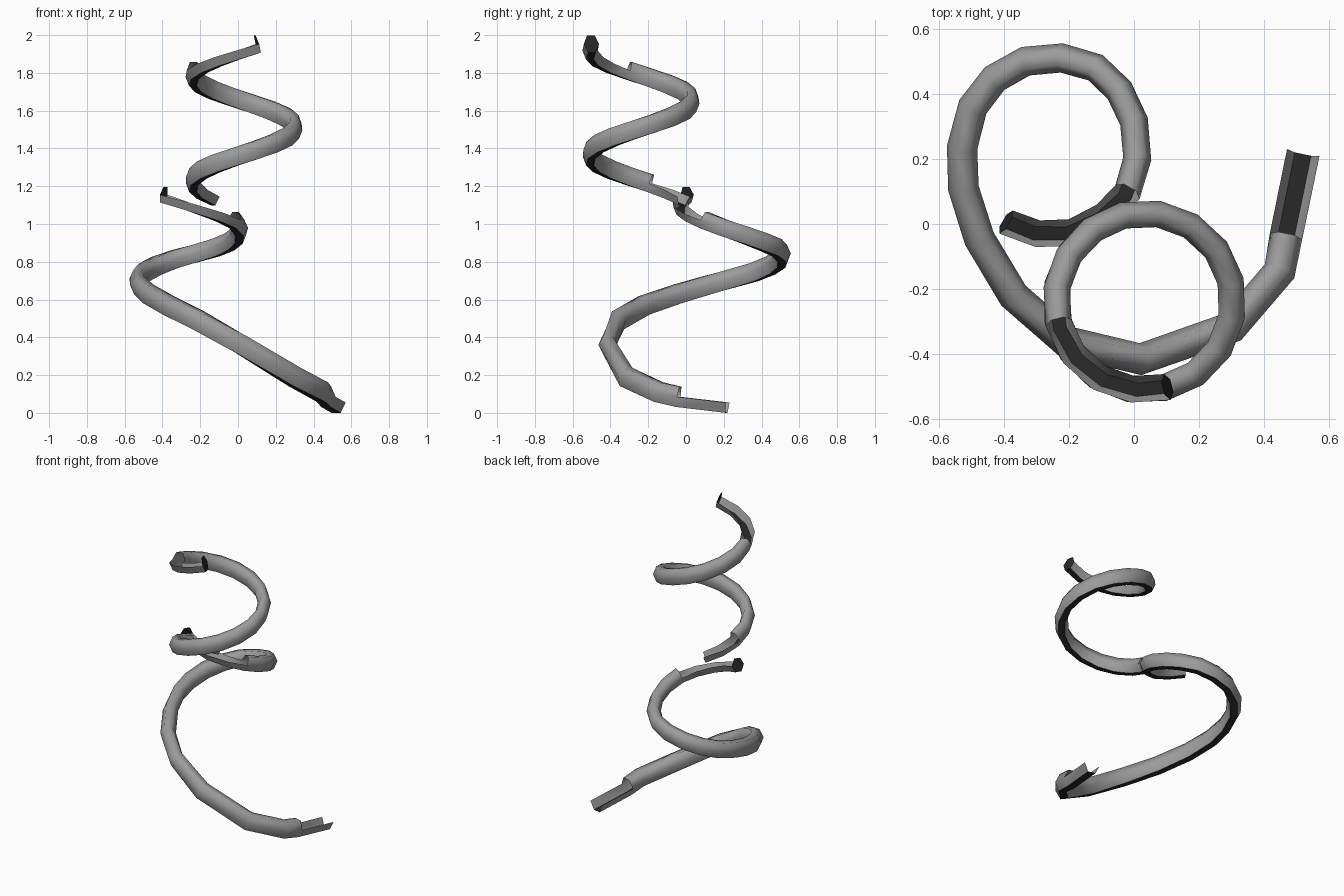
import bpy, bmesh, math
from mathutils import Vector

if "Cube" in bpy.data.objects:
    bpy.data.objects.remove(bpy.data.objects["Cube"])

UP = Vector((0, 0, 1))


def material(name, value):
    mat = bpy.data.materials.new(name)
    mat.diffuse_color = (value, value, value, 1)
    mat.use_nodes = True
    mat.node_tree.nodes["Principled BSDF"].inputs["Base Color"].default_value = mat.diffuse_color
    return mat


SHELL = material("grey_shell", .33)
DARK = material("dark_floor", .02)
# trough corners 0-3, roof corners 4-5
SECTION = ((-1, 0), (-.5, -1), (.5, -1), (1, 0), (.5, 1), (-.5, 1))


def chute(name, path, size_start, size_end, open_start, open_end):
    """Sweep a flat-bottomed hexagon along a path; both ends are open half-pipes."""
    pts = [Vector(p) for p in path]
    n = len(pts)
    # extrapolated neighbours so the end rings keep following the curve
    ext = [3 * pts[0] - 3 * pts[1] + pts[2]] + pts + [3 * pts[-1] - 3 * pts[-2] + pts[-3]]
    bm = bmesh.new()
    rings = []
    for i, p in enumerate(pts):
        t = ((p - ext[i]).normalized() + (ext[i + 2] - p).normalized()).normalized()
        side = t.cross(UP).normalized()
        up = side.cross(t)
        f = i / (n - 1)
        w, h = (s + (e - s) * f for s, e in zip(size_start, size_end))
        full = i == 0 or open_start <= i <= n - 1 - open_end
        rings.append([bm.verts.new(p + side * (w * x) + up * (h * z))
                      for x, z in SECTION[:6 if full else 4]])
    for i in range(n - 1):
        r, s = rings[i], rings[i + 1]
        roofed = open_start <= i < n - 1 - open_end
        for k in range(6 if roofed else 3):
            m = (k + 1) % 6
            face = bm.faces.new((r[k], r[m], s[m], s[k]))
            face.smooth = k != 1
            if k == 1:  # flat dark floor
                face.material_index = 1
                for e in face.edges:
                    e.smooth = False
    bm.normal_update()
    # make the floor face down
    if sum(f.normal.z for f in bm.faces if f.material_index) > 0:
        bmesh.ops.reverse_faces(bm, faces=bm.faces[:])
    # back plate closing the upper entrance
    plate = bm.faces.new(rings[0])
    plate.material_index = 1
    plate.normal_update()
    if plate.normal.dot(pts[1] - pts[0]) > 0:
        plate.normal_flip()
    for e in plate.edges:
        e.smooth = False
    mesh = bpy.data.meshes.new(name)
    bm.to_mesh(mesh)
    bm.free()
    mesh.materials.append(SHELL)
    mesh.materials.append(DARK)
    obj = bpy.data.objects.new(name, mesh)
    bpy.context.collection.objects.link(obj)


# upper spiral: regular helix descending clockwise
STEPS = 23
helix = []
for i in range(STEPS + 1):
    f = i / STEPS
    ang = math.radians(-75 - 521 * f)
    helix.append((.032 + .272 * math.cos(ang), -.238 + .272 * math.sin(ang), 1.953 - .808 * f))
chute("upper_spiral_slide", helix, (.041, .048), (.041, .048), 4, 2)

# lower spiral: widening curve that grows thicker towards the exit
lower_path = [
    (-.393, .006, 1.155), (-.295, -.03, 1.125), (-.19, -.026, 1.09), (-.09, .025, 1.055),
    (-.02, .098, 1.02), (.01, .2, .98), (0, .315, .94), (-.045, .41, .905),
    (-.118, .48, .875), (-.222, .51, .845), (-.333, .5, .815), (-.428, .447, .78),
    (-.495, .36, .745), (-.528, .235, .71), (-.524, .11, .675), (-.475, -.045, .63),
    (-.37, -.22, .57), (-.21, -.36, .49), (.02, -.415, .36), (.3, -.317, .19),
    (.447, -.145, .11), (.467, -.038, .085), (.52, .22, .055)]
chute("lower_spiral_slide", lower_path, (.041, .043), (.051, .055), 4, 1)
